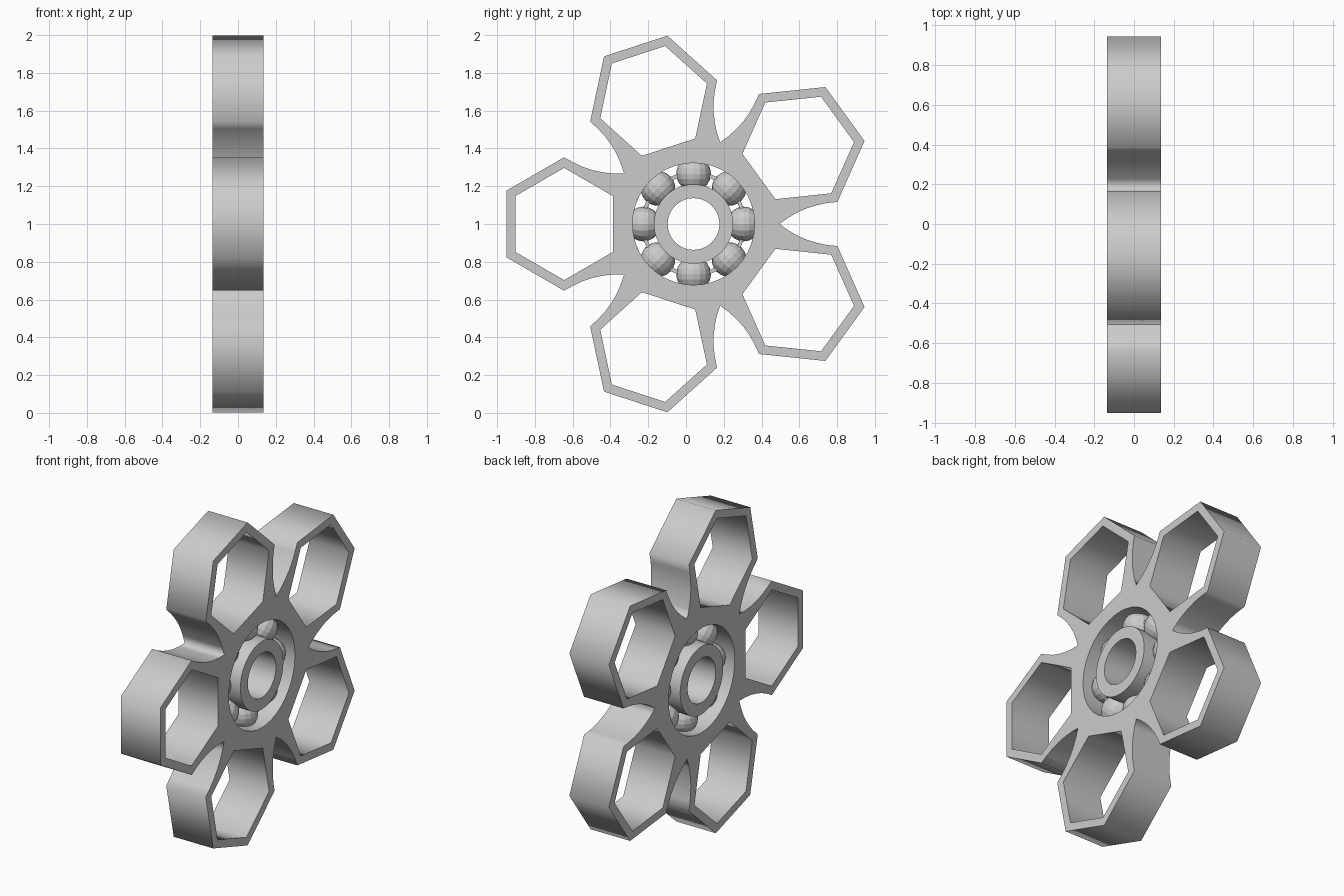
import bpy, bmesh
from math import sin, cos, pi, radians
from mathutils import Matrix, Vector

if "Cube" in bpy.data.objects:
    bpy.data.objects.remove(bpy.data.objects["Cube"])

CY, CZ, HALF = 0.04, 1.0, 0.135
# local x,y,z -> world y,z,x, placed on the spin axis
PLACE = Matrix(((0, 0, 1, 0), (1, 0, 0, CY), (0, 1, 0, CZ), (0, 0, 0, 1)))


def turn(p, a):
    return (p[0] * cos(a) - p[1] * sin(a), p[0] * sin(a) + p[1] * cos(a))


def ngon(r, n, cx=0.0, start=0.0):
    return [(cx + r * cos(start + 2 * pi * i / n), r * sin(start + 2 * pi * i / n)) for i in range(n)]


def plate(name, loops, half):
    """Extruded flat shape; inner loops become holes."""
    cu = bpy.data.curves.new(name + "_profile", 'CURVE')
    cu.dimensions, cu.fill_mode, cu.extrude = '2D', 'BOTH', half
    for pts in loops:
        s = cu.splines.new('POLY')
        s.points.add(len(pts) - 1)
        for sp, p in zip(s.points, pts):
            sp.co = (p[0], p[1], 0, 1)
        s.use_cyclic_u = True
    tmp = bpy.data.objects.new(name + "_tmp", cu)
    bpy.context.collection.objects.link(tmp)
    me = bpy.data.meshes.new_from_object(tmp.evaluated_get(bpy.context.evaluated_depsgraph_get()))
    bpy.data.objects.remove(tmp)
    bm = bmesh.new()
    bm.from_mesh(me)
    bmesh.ops.remove_doubles(bm, verts=bm.verts, dist=1e-5)
    bmesh.ops.recalc_face_normals(bm, faces=bm.faces)
    bm.to_mesh(me)
    bm.free()
    me.transform(PLACE)
    me.name = name
    ob = bpy.data.objects.new(name, me)
    bpy.context.collection.objects.link(ob)
    return ob


# Body: five hexagonal arms joined by curved webs around the hub
PETAL, R_OUT, R_IN = 0.685, 0.353, 0.297
tip, ctrl, end = Vector((0.455, 0)), Vector((0.59, 0.108)), Vector((0.762, 0.116))
web = [tip * (1 - t) ** 2 + ctrl * 2 * t * (1 - t) + end * t * t for t in [i / 6 for i in range(6)]]
gap = [(p.x, -p.y) for p in reversed(web[1:])] + [(p.x, p.y) for p in web]
outline, holes = [], []
for k in range(5):
    a = pi + k * radians(72)
    for d in (-90, -30, 30, 90):
        v = (PETAL + R_OUT * cos(radians(d)), R_OUT * sin(radians(d)))
        outline.append(turn(v, a))
    outline += [turn(p, a + radians(36)) for p in gap]
    holes.append([turn(p, a) for p in ngon(R_IN, 6, PETAL, radians(30))])
plate("spinner_body", [outline, ngon(0.323, 40)] + holes, HALF)

# Bearing: inner race and thin ball cage
plate("inner_race", [ngon(0.21, 40), ngon(0.137, 40)], HALF)
plate("ball_cage", [ngon(0.278, 40), ngon(0.258, 40)], 0.03)

# Eight bearing balls
bm = bmesh.new()
for k in range(8):
    a = k * pi / 4
    m = PLACE @ Matrix.Rotation(a, 4, 'Z') @ Matrix.Translation((0.266, 0, 0)) @ Matrix.Rotation(pi / 2, 4, 'Y')
    bmesh.ops.create_uvsphere(bm, u_segments=16, v_segments=10, radius=0.092, matrix=m)
me = bpy.data.meshes.new("bearing_balls")
bm.to_mesh(me)
bm.free()
bpy.context.collection.objects.link(bpy.data.objects.new("bearing_balls", me))
